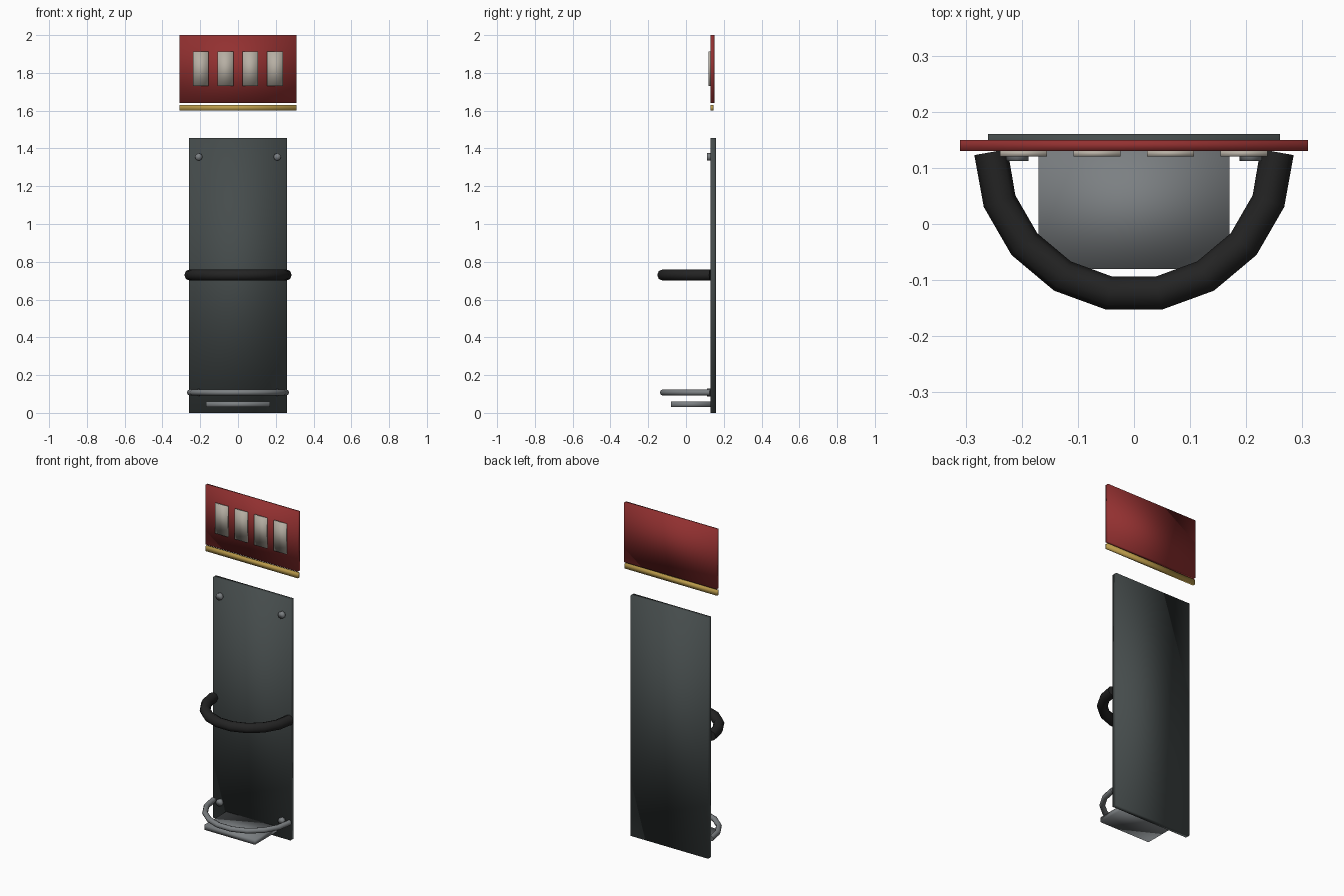
import bpy
import math

cube = bpy.data.objects.get("Cube")
if cube:
    bpy.data.objects.remove(cube, do_unlink=True)


def material(name, rgb):
    mat = bpy.data.materials.new(name)
    mat.use_nodes = True
    color = (*rgb, 1)
    mat.diffuse_color = color
    mat.node_tree.nodes["Principled BSDF"].inputs["Base Color"].default_value = color
    return mat


slate = material("dark slate", (0.06, 0.072, 0.072))
red = material("sign red", (0.29, 0.03, 0.03))
gold = material("brass", (0.5, 0.33, 0.07))
cream = material("cream", (0.47, 0.43, 0.37))
steel = material("steel grey", (0.2, 0.215, 0.225))
rubber = material("black rubber", (0.017, 0.017, 0.017))


def finish(name, mat):
    obj = bpy.context.object
    obj.name = name
    obj.data.materials.append(mat)
    bpy.ops.object.shade_smooth()
    return obj


def box(name, mat, x, y, z):
    """Box given as (min, max) on each axis."""
    bpy.ops.mesh.primitive_cube_add(size=1, location=[sum(a) / 2 for a in (x, y, z)])
    bpy.context.object.scale = [a[1] - a[0] for a in (x, y, z)]
    bpy.ops.object.transform_apply(location=False, rotation=False, scale=True)
    return finish(name, mat)


def hoop(name, mat, z, tube):
    """Half ring of ten points, swept with an eight-sided tube."""
    curve = bpy.data.curves.new(name, "CURVE")
    curve.dimensions = "3D"
    curve.bevel_depth = tube
    curve.bevel_resolution = 2
    curve.use_fill_caps = True
    spline = curve.splines.new("POLY")
    spline.points.add(9)
    for i, point in enumerate(spline.points):
        a = math.pi + math.pi * i / 9
        point.co = (0.255 * math.cos(a), 0.128 + 0.255 * math.sin(a), z, 1)
    obj = bpy.data.objects.new(name, curve)
    bpy.context.collection.objects.link(obj)
    bpy.ops.object.select_all(action="DESELECT")
    obj.select_set(True)
    bpy.context.view_layer.objects.active = obj
    bpy.ops.object.convert(target="MESH")
    bpy.context.object.data.materials.clear()
    return finish(name, mat)


# Wall plate and foot shelf
box("back_plate", slate, (-0.26, 0.26), (0.13, 0.16), (0, 1.455))
box("foot_shelf", steel, (-0.17, 0.17), (-0.08, 0.135), (0.03, 0.06))

# Sign board with brass trim and four blank panels
box("sign_board", red, (-0.31, 0.31), (0.13, 0.15), (1.64, 2.0))
box("sign_trim", gold, (-0.31, 0.31), (0.13, 0.146), (1.6, 1.63))
for i in range(4):
    x = -0.197 + 0.131 * i
    box(f"sign_panel_{i + 1}", cream, (x - 0.042, x + 0.042), (0.12, 0.131), (1.73, 1.912))

# Holding hoops
hoop("strap_hoop", rubber, 0.73, 0.03)
hoop("lower_hoop", steel, 0.108, 0.016)

# Bolt heads
for height, z in (("upper", 1.355), ("lower", 0.108)):
    for side, x in (("left", 0.208), ("right", -0.208)):
        bpy.ops.mesh.primitive_cylinder_add(
            vertices=8, radius=0.02, depth=0.022,
            location=(x, 0.123, z), rotation=(math.pi / 2, 0, 0))
        finish(f"{height}_{side}_bolt", steel)
